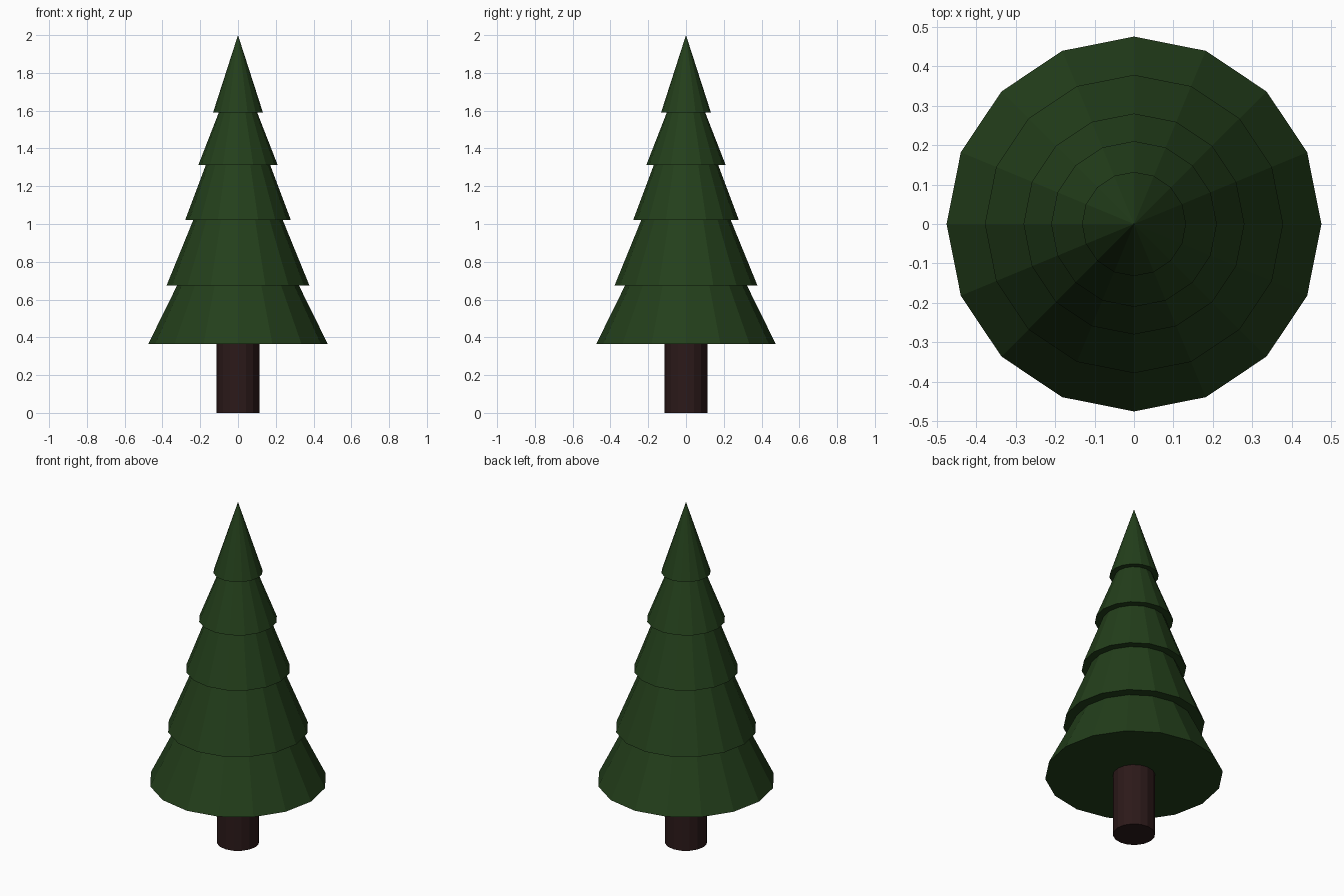
import bpy

if "Cube" in bpy.data.objects:
    bpy.data.objects.remove(bpy.data.objects["Cube"])

SIDES = 16


def material(name, color):
    m = bpy.data.materials.new(name)
    m.diffuse_color = color
    m.use_nodes = True
    m.node_tree.nodes["Principled BSDF"].inputs["Base Color"].default_value = m.diffuse_color
    return m


def cone(name, r_bottom, r_top, z_bottom, z_top, mat):
    bpy.ops.mesh.primitive_cone_add(
        vertices=SIDES, radius1=r_bottom, radius2=r_top,
        depth=z_top - z_bottom, location=(0, 0, (z_bottom + z_top) / 2))
    obj = bpy.context.object
    obj.name = name
    obj.data.materials.append(mat)
    return obj


bark = material("bark", (0.025, 0.01, 0.01, 1))
needles = material("needles", (0.017, 0.05, 0.011, 1))

# Trunk
cone("trunk", 0.113, 0.113, 0.0, 0.38, bark)

# Foliage tiers: base radius, top radius, base height, top height
tiers = [
    (0.475, 0.31, 0.365, 0.70),
    (0.378, 0.225, 0.675, 1.05),
    (0.280, 0.16, 1.02, 1.34),
    (0.210, 0.09, 1.312, 1.62),
    (0.132, 0.0, 1.59, 2.0),
]
for i, (r1, r2, z1, z2) in enumerate(tiers, 1):
    cone(f"foliage_tier_{i}", r1, r2, z1, z2, needles)
